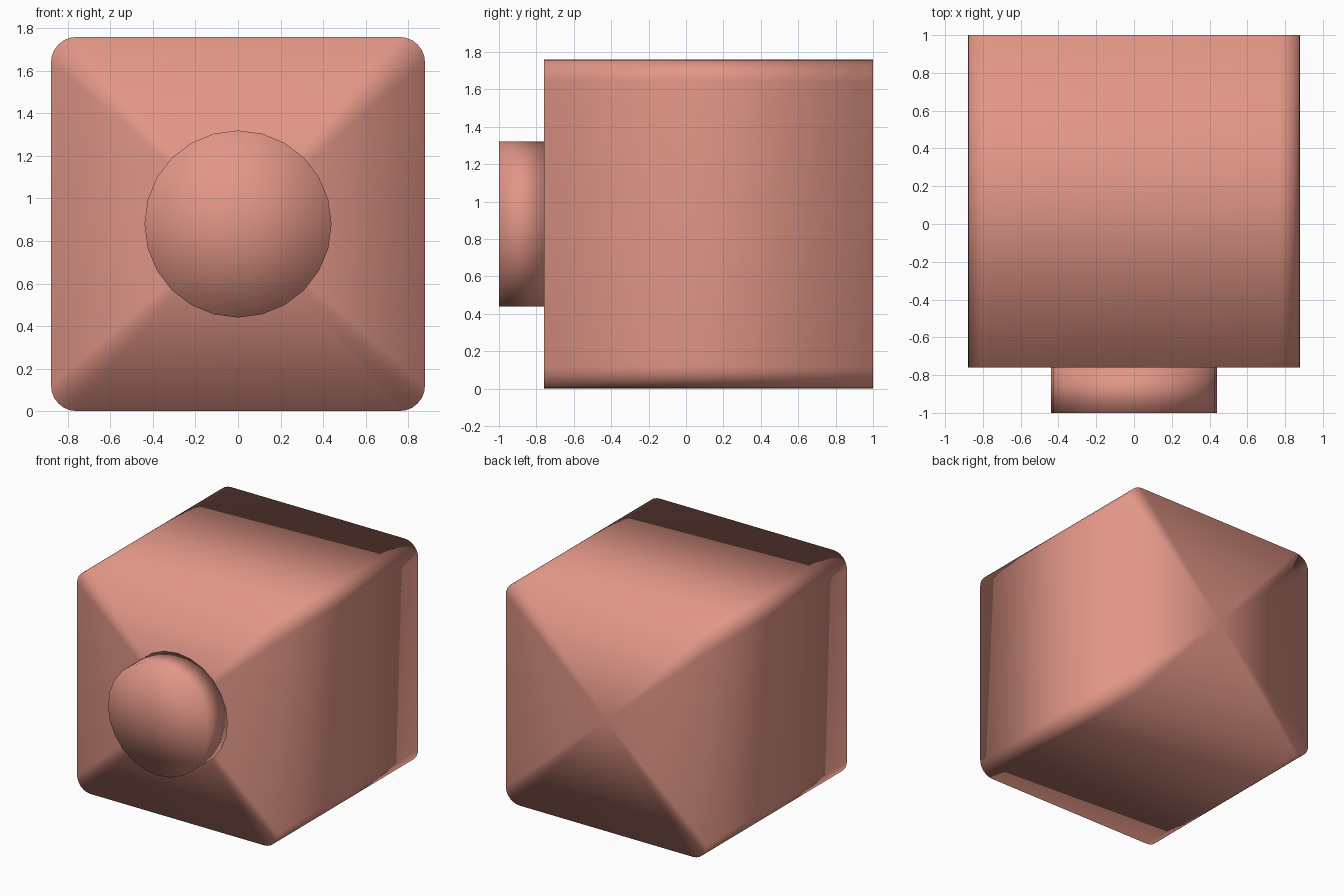
import bpy, bmesh
from math import sin, cos, pi

if "Cube" in bpy.data.objects:
    bpy.data.objects.remove(bpy.data.objects["Cube"])

mat = bpy.data.materials.new("salmon")
mat.diffuse_color = (0.76, 0.305, 0.242, 1)
mat.use_nodes = True
mat.node_tree.nodes["Principled BSDF"].inputs["Base Color"].default_value = mat.diffuse_color


def prism(name, outline, y0, y1, zc):
    """Extrude an x/z outline along y, closing both ends with a smooth fan."""
    bm = bmesh.new()
    front, back = ([bm.verts.new((x, y, z + zc)) for x, z in outline] for y in (y0, y1))
    cf, cb = (bm.verts.new((0, y, zc)) for y in (y0, y1))
    n = len(outline)
    for i in range(n):
        j = (i + 1) % n
        bm.faces.new((front[i], front[j], back[j], back[i]))
        bm.faces.new((cf, front[j], front[i]))
        bm.faces.new((cb, back[i], back[j]))
    bmesh.ops.recalc_face_normals(bm, faces=bm.faces)
    for f in bm.faces:
        f.smooth = True
    mesh = bpy.data.meshes.new(name)
    bm.to_mesh(mesh)
    bm.free()
    mesh.materials.append(mat)
    obj = bpy.data.objects.new(name, mesh)
    bpy.context.collection.objects.link(obj)
    return obj


# Rounded square block
half, r, steps = 0.88, 0.12, 6
square = []
for k, (sx, sz) in enumerate([(1, 1), (-1, 1), (-1, -1), (1, -1)]):
    for s in range(steps + 1):
        a = (k + s / steps) * pi / 2
        square.append((sx * (half - r) + r * cos(a), sz * (half - r) + r * sin(a)))
prism("block_body", square, -0.76, 1.0, half)

# Round knob on the front
circle = [(0.44 * cos(i * pi / 12), 0.44 * sin(i * pi / 12)) for i in range(24)]
prism("front_knob", circle, -1.0, -0.76, half)
